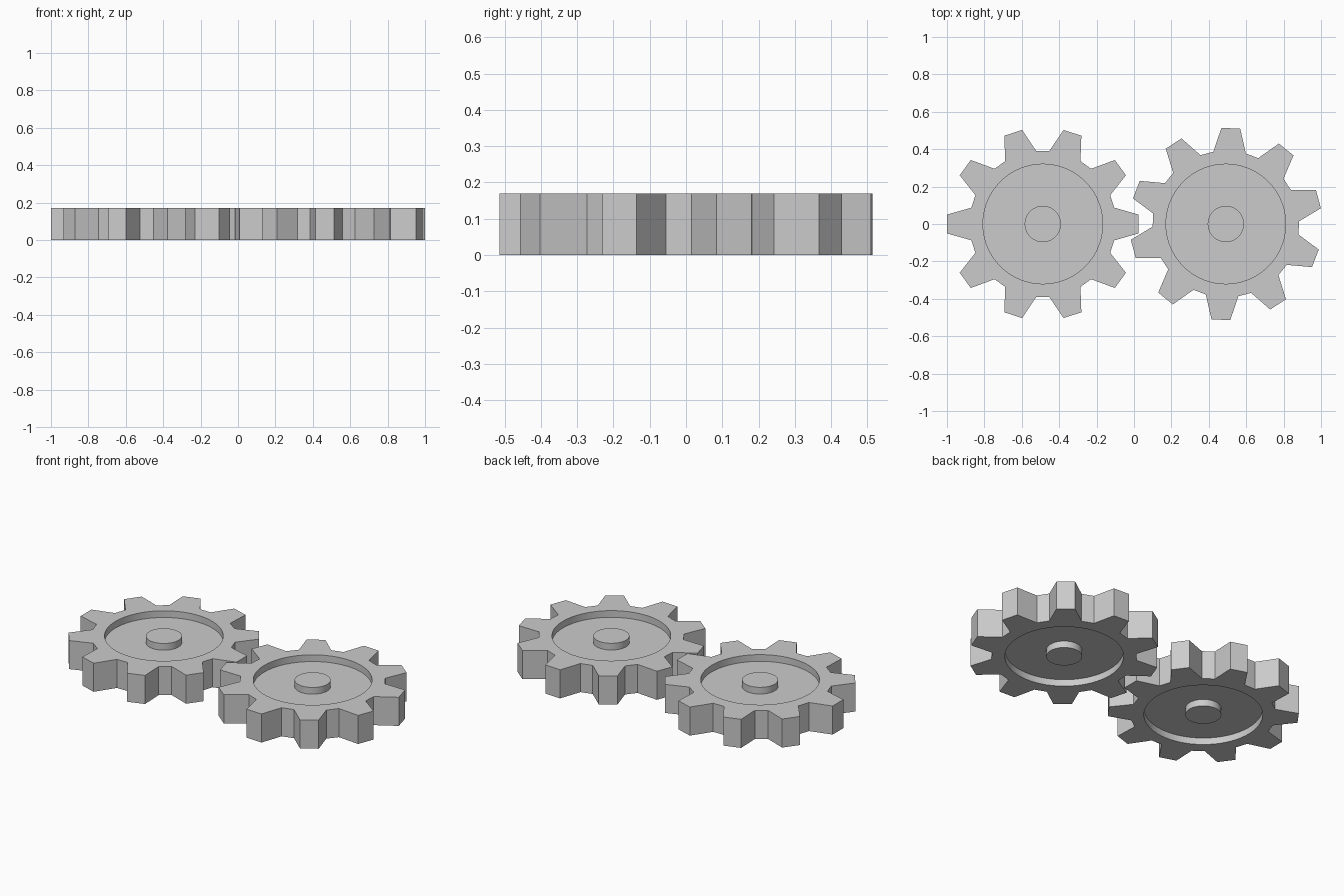
import bpy
from math import cos, sin, radians, tau

cube = bpy.data.objects.get("Cube")
if cube:
    bpy.data.objects.remove(cube, do_unlink=True)

HEIGHT = 0.17
RECESS = 0.04
TEETH = 10
TIP_R, ROOT_R = 0.515, 0.392
TIP_HALF, ROOT_HALF = 5.6, 12.85     # half widths of a tooth in degrees
RIM_R, HUB_R = 0.32, 0.097

grey = bpy.data.materials.new("plain grey")
grey.use_nodes = True
colour = (0.6, 0.6, 0.6, 1)
grey.diffuse_color = colour
grey.node_tree.nodes["Principled BSDF"].inputs["Base Color"].default_value = colour


def polar(r, a):
    return (r * cos(a), r * sin(a))


def finish(obj, name):
    obj.name = name
    obj.data.materials.clear()
    obj.data.materials.append(grey)
    bpy.ops.object.select_all(action='DESELECT')
    obj.select_set(True)
    bpy.context.view_layer.objects.active = obj
    bpy.ops.object.shade_smooth_by_angle(angle=radians(20))


def toothed_ring(name, x, turn):
    # Toothed outline with a round opening, extruded to full height
    outline = []
    for i in range(TEETH):
        mid = turn + 360 * i / TEETH
        for r, off in ((ROOT_R, -ROOT_HALF), (TIP_R, -TIP_HALF),
                       (TIP_R, TIP_HALF), (ROOT_R, ROOT_HALF)):
            outline.append(polar(r, radians(mid + off)))
    opening = [polar(RIM_R, tau * i / 64) for i in range(64)]
    curve = bpy.data.curves.new(name, 'CURVE')
    curve.dimensions = '2D'
    curve.fill_mode = 'BOTH'
    curve.extrude = HEIGHT / 2
    for loop in (outline, opening):
        spline = curve.splines.new('POLY')
        spline.points.add(len(loop) - 1)
        for point, (px, py) in zip(spline.points, loop):
            point.co = (px, py, 0, 1)
        spline.use_cyclic_u = True
    obj = bpy.data.objects.new(name, curve)
    obj.location = (x, 0, HEIGHT / 2)
    bpy.context.collection.objects.link(obj)
    bpy.ops.object.select_all(action='DESELECT')
    obj.select_set(True)
    bpy.context.view_layer.objects.active = obj
    bpy.ops.object.convert(target='MESH')
    finish(bpy.context.object, name)


def disc(name, x, radius, depth):
    bpy.ops.mesh.primitive_cylinder_add(vertices=64, radius=radius, depth=depth,
                                        location=(x, 0, HEIGHT / 2))
    finish(bpy.context.object, name)


def gear(side, x, turn):
    toothed_ring(side + "_gear_teeth", x, turn)
    disc(side + "_gear_web", x, RIM_R + 0.004, HEIGHT - 2 * RECESS)
    disc(side + "_gear_hub", x, HUB_R, HEIGHT)


gear("right", -0.4875, 0)
gear("left", 0.491, 15)
